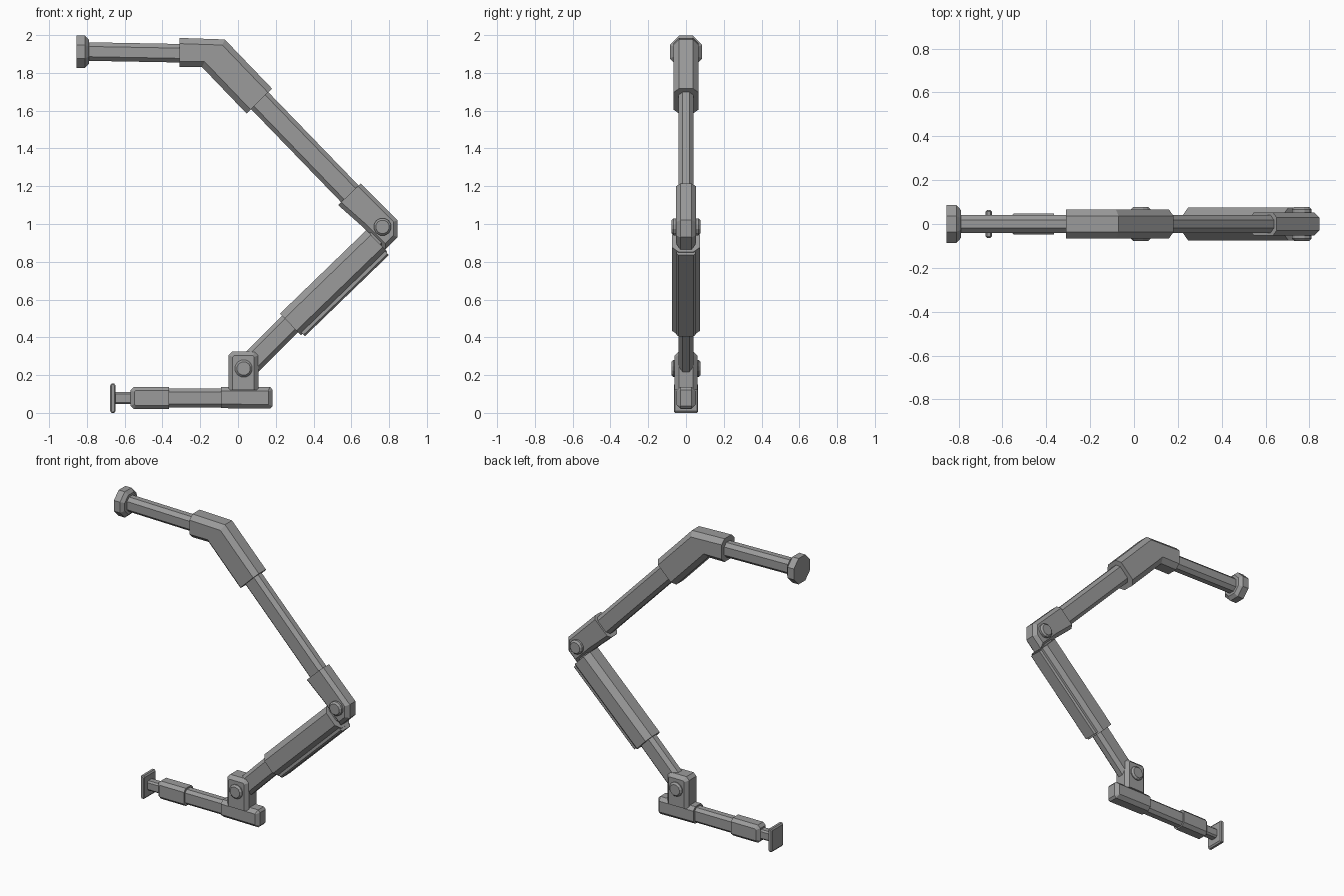
import bpy, bmesh, math
from mathutils import Vector, Matrix

cube = bpy.data.objects.get("Cube")
if cube:
    bpy.data.objects.remove(cube, do_unlink=True)

grey = bpy.data.materials.new("plain_grey")
grey.use_nodes = True
colour = (0.33, 0.33, 0.33, 1)
grey.diffuse_color = colour
bsdf = next(n for n in grey.node_tree.nodes if n.type == 'BSDF_PRINCIPLED')
bsdf.inputs["Base Color"].default_value = colour


def finish(name, bm):
    bmesh.ops.recalc_face_normals(bm, faces=bm.faces)
    mesh = bpy.data.meshes.new(name)
    bm.to_mesh(mesh)
    bm.free()
    mesh.materials.append(grey)
    obj = bpy.data.objects.new(name, mesh)
    bpy.context.collection.objects.link(obj)
    return obj


def slab(name, outline, half_y, chamfer, square_ends=()):
    """Side outline in x/z given thickness in y, long edges chamfered except square_ends."""
    bm = bmesh.new()
    rings = [[bm.verts.new((x, y, z)) for x, z in outline] for y in (-half_y, half_y)]
    for ring in rings:
        bm.faces.new(ring)
    n = len(outline)
    for i in range(n):
        j = (i + 1) % n
        bm.faces.new((rings[0][i], rings[0][j], rings[1][j], rings[1][i]))
    bmesh.ops.recalc_face_normals(bm, faces=bm.faces)
    rims = [bm.edges.get((r[i], r[(i + 1) % n])) for r in rings
            for i in range(n) if i not in square_ends]
    bmesh.ops.bevel(bm, geom=rims, offset=chamfer, offset_type='OFFSET',
                    segments=1, affect='EDGES', clamp_overlap=True)
    return finish(name, bm)


def bar(name, a, b, half_w, half_y, chamfer):
    """Straight eight-sided bar between two x/z points."""
    a, b = Vector(a), Vector(b)
    d = (b - a).normalized()
    side = Vector((-d.y, d.x)) * half_w
    return slab(name, [a + side, b + side, b - side, a - side], half_y, chamfer, (1, 3))


def lathe(name, centre, axis, profile, sides):
    """Faceted turned part; profile holds (distance along axis, radius)."""
    bm = bmesh.new()
    rings = []
    for t, r in profile:
        angles = [(k + 0.5) * math.tau / sides for k in range(sides)]
        rings.append([bm.verts.new((r * math.cos(q), r * math.sin(q), t)) for q in angles])
    bm.faces.new(rings[0])
    bm.faces.new(rings[-1])
    for lo, hi in zip(rings, rings[1:]):
        for k in range(sides):
            m = (k + 1) % sides
            bm.faces.new((lo[k], lo[m], hi[m], hi[k]))
    turn = Vector((0, 0, 1)).rotation_difference(Vector(axis)).to_matrix().to_4x4()
    bm.transform(Matrix.Translation(centre) @ turn)
    return finish(name, bm)


# Upper arm: end cap, rod, bent sleeve and long rod
lathe("top_end_cap", (-0.855, 0, 1.912), (1, 0, 0),
      [(0, 0.093), (0.045, 0.093), (0.065, 0.07)], 8)
bar("top_rod", (-0.8, 1.913), (-0.25, 1.903), 0.049, 0.04, 0.022)
slab("bent_sleeve", [(-0.31, 1.985), (-0.07, 1.977), (0.18, 1.717),
                     (0.045, 1.585), (-0.19, 1.83), (-0.31, 1.83)], 0.067, 0.03, (2, 5))
bar("upper_rod", (0.05, 1.72), (0.65, 1.1), 0.064, 0.04, 0.022)

# Middle joint housing
slab("middle_joint", [(0.65, 1.215), (0.845, 1.02), (0.845, 0.93), (0.78, 0.865),
                      (0.66, 0.985), (0.53, 1.1)], 0.052, 0.022, (5,))

# Lower arm: rod, sleeve and the rail beneath it
bar("lower_rod", (0.03, 0.225), (0.76, 0.955), 0.061, 0.04, 0.022)
bar("lower_sleeve", (0.278, 0.468), (0.735, 0.91), 0.08, 0.075, 0.035)
bar("lower_sleeve_rail", (0.34, 0.42), (0.785, 0.85), 0.02, 0.05, 0.01)

# Pivot pins
pin = [(-0.077, 0.036), (-0.066, 0.047), (0.066, 0.047), (0.077, 0.036)]
for label, x, z in (("middle_pivot", 0.765, 0.985), ("base_pivot", 0.03, 0.235)):
    lathe(label, (x, 0, z), (0, 1, 0), pin, 12)

# Base bracket and block
slab("base_bracket", [(-0.05, 0.12), (-0.05, 0.305), (-0.03, 0.325), (0.088, 0.325),
                      (0.108, 0.305), (0.108, 0.12)], 0.06, 0.022, (5,))
slab("base_block", [(-0.09, 0.025), (-0.09, 0.138), (0.17, 0.138), (0.183, 0.122),
                    (0.183, 0.036), (0.17, 0.022)], 0.052, 0.022, (0,))

# Telescoping foot
bar("foot_rod", (-0.42, 0.078), (-0.05, 0.078), 0.05, 0.036, 0.018)
slab("foot_sleeve", [(-0.365, 0.02), (-0.365, 0.138), (-0.55, 0.138), (-0.568, 0.12),
                     (-0.568, 0.038), (-0.55, 0.02)], 0.048, 0.02, (0,))
bar("foot_stub", (-0.66, 0.078), (-0.55, 0.078), 0.032, 0.028, 0.01)
slab("foot_plate", [(-0.677, 0.01), (-0.67, 0), (-0.655, 0), (-0.648, 0.01),
                    (-0.648, 0.145), (-0.655, 0.155), (-0.67, 0.155), (-0.677, 0.145)],
     0.063, 0.006)
